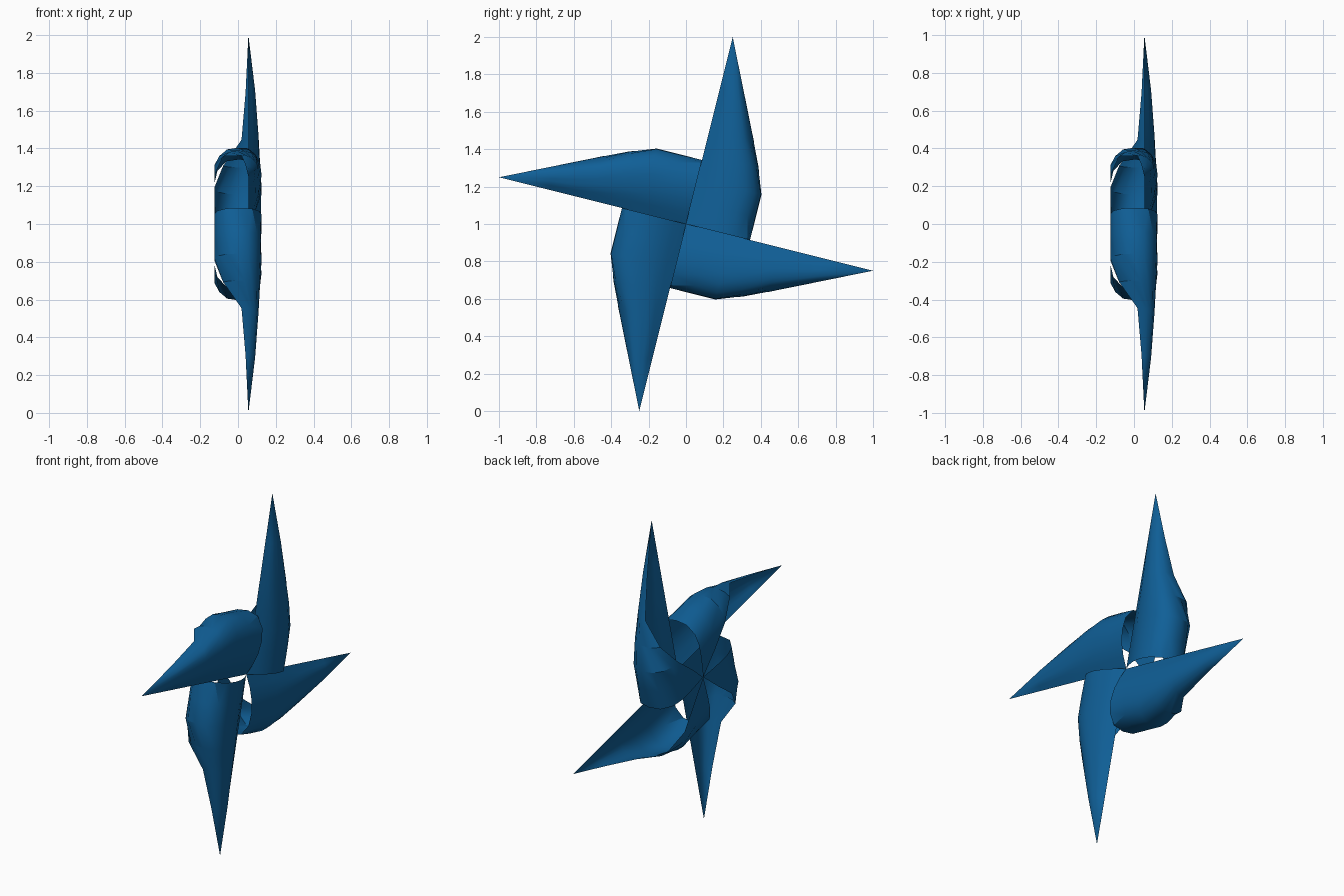
import bpy, bmesh, math
from mathutils import Vector, Matrix

cube = bpy.data.objects.get("Cube")
if cube:
    bpy.data.objects.remove(cube)

# single blue material
blue = bpy.data.materials.new("blue_paper")
blue.use_nodes = True
colour = (0.005, 0.115, 0.31, 1)
blue.diffuse_color = colour
blue.node_tree.nodes["Principled BSDF"].inputs["Base Color"].default_value = colour

# curl of a blade across its width: (distance from spine, depth)
SPINE_X = 0.055
CURL = [Vector(p) for p in (
    (0, SPINE_X), (0.1, 0.108), (0.2, 0.125), (0.29, 0.115), (0.35, 0.065),
    (0.355, -0.04), (0.325, -0.09), (0.26, -0.125), (0.13, -0.125), (0, -0.115))]

# rows along a blade: (distance from hub, scale of curl, share of curl kept)
ROWS = [(0, 1, 1), (0.125, 1, 0.89), (0.25, 1, 0.77), (0.385, 0.86, 0.63),
        (0.52, 0.69, 0.5), (0.75, 0.38, 0.48), (1.03, 0, 0.48)]
COLUMNS = 12
LEAN = math.atan(0.25)


def along_curl(share):
    """Point at a share of the length of the curl."""
    lengths = [(b - a).length for a, b in zip(CURL, CURL[1:])]
    left = share * sum(lengths)
    for a, b, length in zip(CURL, CURL[1:], lengths):
        if left <= length:
            return a.lerp(b, left / length)
        left -= length
    return CURL[-1]


def make_blade(name, turn):
    """One curled triangular sheet, turned about the hub."""
    bm = bmesh.new()
    grid = []
    for reach, scale, kept in ROWS:
        depth_scale = scale ** 0.7
        row = []
        for c in range(COLUMNS + 1):
            p = along_curl(kept * c / COLUMNS)
            depth = SPINE_X + (p.y - SPINE_X) * depth_scale
            row.append(bm.verts.new((depth, p.x * scale, reach)))
        grid.append(row)
    for low, high in zip(grid, grid[1:]):
        for c in range(COLUMNS):
            bm.faces.new((low[c], low[c + 1], high[c + 1], high[c]))
    bmesh.ops.remove_doubles(bm, verts=bm.verts, dist=0.0005)
    bm.transform(Matrix.Translation((0, 0, 1)) @ Matrix.Rotation(turn - LEAN, 4, "X"))
    mesh = bpy.data.meshes.new(name)
    bm.to_mesh(mesh)
    bm.free()
    mesh.materials.append(blue)
    blade = bpy.data.objects.new(name, mesh)
    bpy.context.collection.objects.link(blade)
    return blade


# four blades around the hub
blades = [make_blade(f"{side}_blade", i * math.pi / 2)
          for i, side in enumerate(("top", "front", "bottom", "back"))]

bpy.ops.object.select_all(action="DESELECT")
for blade in blades:
    blade.select_set(True)
bpy.context.view_layer.objects.active = blades[0]
bpy.ops.object.shade_smooth_by_angle(angle=math.radians(35))
